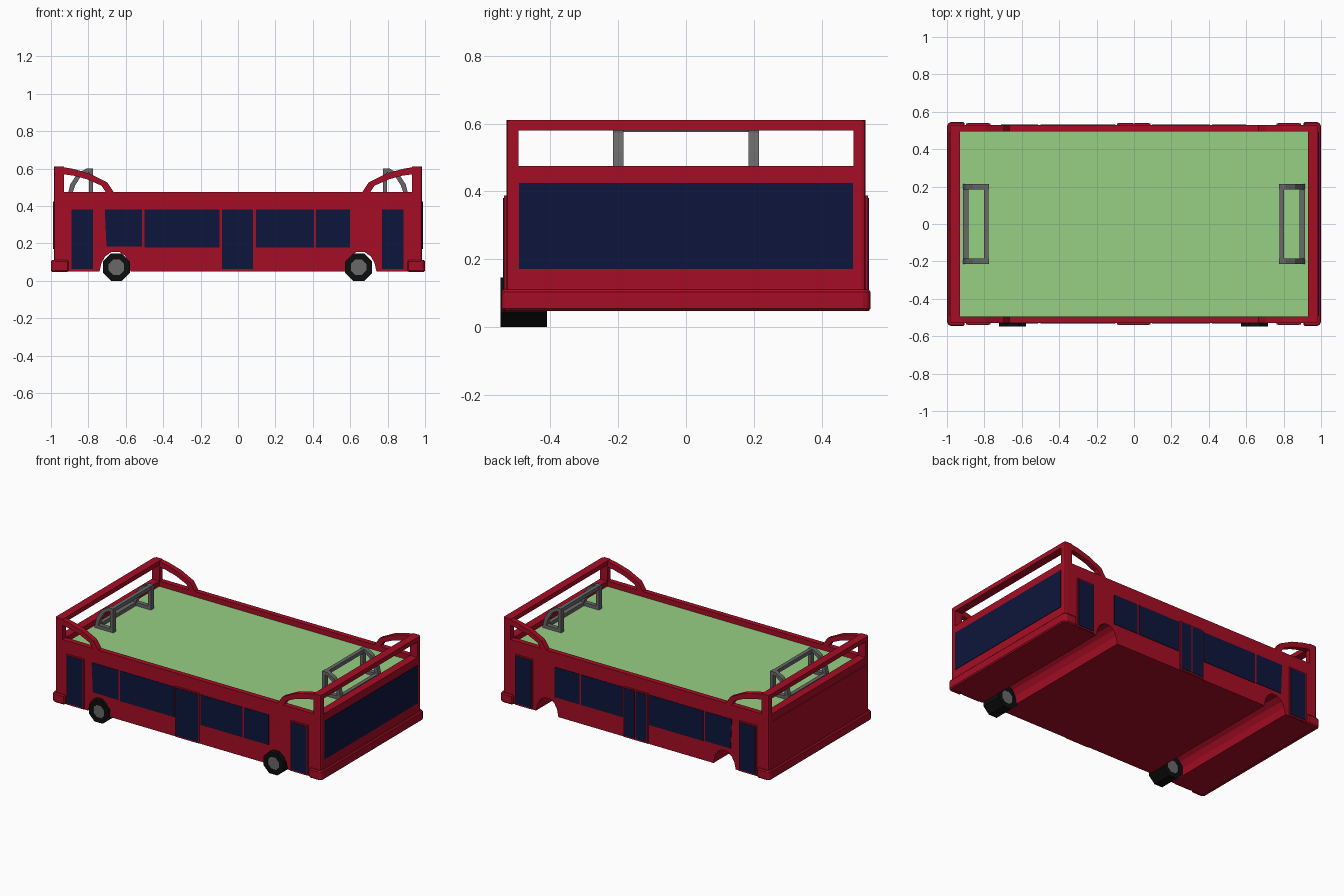
import bpy, bmesh, math
from mathutils import Vector

if "Cube" in bpy.data.objects:
    bpy.data.objects.remove(bpy.data.objects["Cube"])


def material(name, rgb):
    m = bpy.data.materials.new(name)
    m.diffuse_color = (*rgb, 1)
    m.use_nodes = True
    m.node_tree.nodes["Principled BSDF"].inputs["Base Color"].default_value = m.diffuse_color
    return m


RED = material("red_paint", (0.38, 0.004, 0.018))
GLASS = material("dark_glass", (0.004, 0.008, 0.045))
GRASS = material("grass", (0.31, 0.62, 0.23))
BLACK = material("rubber", (0.004, 0.004, 0.004))
GREY = material("grey_metal", (0.14, 0.14, 0.14))


def finish(name, bm, *mats, bevel=0):
    bmesh.ops.recalc_face_normals(bm, faces=bm.faces)
    me = bpy.data.meshes.new(name)
    bm.to_mesh(me)
    bm.free()
    ob = bpy.data.objects.new(name, me)
    bpy.context.collection.objects.link(ob)
    for m in mats:
        me.materials.append(m)
    if bevel:
        mod = ob.modifiers.new("bevel", 'BEVEL')
        mod.width = bevel
        mod.segments = 1
    return ob


def place(p, d, axis):
    u, v = p
    return {'x': (d, u, v), 'y': (u, d, v), 'z': (u, v, d)}[axis]


def prism_bm(pts, axis, a, b):
    bm = bmesh.new()
    lo, hi = ([bm.verts.new(place(p, d, axis)) for p in pts] for d in (a, b))
    bm.faces.new(lo)
    bm.faces.new(hi)
    n = len(pts)
    for i in range(n):
        j = (i + 1) % n
        bm.faces.new((lo[i], lo[j], hi[j], hi[i]))
    return bm


def strip_bm(outer, inner, axis, a, b, closed=False):
    """Bar between two matching point rows, extruded from a to b."""
    bm = bmesh.new()
    rows = [[[bm.verts.new(place(p, d, axis)) for p in side] for side in (outer, inner)] for d in (a, b)]
    (lo_o, lo_i), (hi_o, hi_i) = rows
    n = len(outer)
    for i in range(n if closed else n - 1):
        j = (i + 1) % n
        for p, q in ((lo_o, lo_i), (lo_i, hi_i), (hi_i, hi_o), (hi_o, lo_o)):
            bm.faces.new((p[i], p[j], q[j], q[i]))
    if not closed:
        for k in (0, -1):
            bm.faces.new((lo_o[k], lo_i[k], hi_i[k], hi_o[k]))
    return bm


def box(name, x, y, z, mat, bevel=0):
    pts = [(x[0], z[0]), (x[1], z[0]), (x[1], z[1]), (x[0], z[1])]
    return finish(name, prism_bm(pts, 'y', *y), mat, bevel=bevel)


def chamfer_corners(bm):
    edges = [e for e in bm.edges
             if abs(e.verts[0].co.z - e.verts[1].co.z) > 0.05
             and all(abs(v.co.x) > 0.98 and abs(v.co.y) > 0.52 for v in e.verts)]
    bmesh.ops.bevel(bm, geom=edges, offset=0.012, segments=2, profile=0.5, affect='EDGES')


# Body: side profile with wheel arches running right through, sunken pitch on top
arch = [(0.575, 0.05), (0.585, 0.10), (0.605, 0.135), (0.635, 0.155),
        (0.675, 0.155), (0.71, 0.13), (0.73, 0.095), (0.74, 0.05)]
profile = ([(-0.985, 0.05)] + [(-x, z) for x, z in reversed(arch)] + arch
           + [(0.985, 0.05), (0.985, 0.475), (-0.985, 0.475)])
bm = prism_bm(profile, 'y', -0.53, 0.53)
chamfer_corners(bm)
bm.normal_update()
bmesh.ops.recalc_face_normals(bm, faces=bm.faces)
top = max(bm.faces, key=lambda f: f.calc_center_median().z)
ring = bmesh.ops.inset_region(bm, faces=[top], thickness=0.03)
floor = bmesh.ops.extrude_face_region(bm, geom=[top])['geom']
bmesh.ops.delete(bm, geom=[top], context='FACES_ONLY')
pitch = [g for g in floor if isinstance(g, bmesh.types.BMFace)][0]
for v in pitch.verts:
    v.co.z = 0.44
for f in {f for v in pitch.verts for f in v.link_faces}:
    for v in f.verts:
        v.co.x = math.copysign(min(abs(v.co.x), 0.93), v.co.x)
        v.co.y = math.copysign(min(abs(v.co.y), 0.495), v.co.y)
pitch.material_index = 1
finish("bus_body", bm, RED, GRASS)

# Raised end frames, curved side rails, bumpers, end panels
rail_out = [(0.935, 0.607), (0.88, 0.598), (0.79, 0.572), (0.70, 0.527), (0.662, 0.47)]
rail_in = [(0.935, 0.57), (0.88, 0.562), (0.805, 0.542), (0.73, 0.508), (0.705, 0.47)]
frame_out = [(-0.53, 0.475), (-0.53, 0.61), (0.53, 0.61), (0.53, 0.475)]
frame_in = [(-0.495, 0.475), (-0.495, 0.58), (0.495, 0.58), (0.495, 0.475)]
bump_out = [(0.905, -0.545), (0.985, -0.545), (1, -0.53), (1, 0.53), (0.985, 0.545), (0.905, 0.545)]
bump_in = [(0.905, -0.52), (0.96, -0.52), (0.97, -0.51), (0.97, 0.51), (0.96, 0.52), (0.905, 0.52)]


def flip(pts, s):
    return [(s * u, v) for u, v in pts]


# Goal side loop: upright post, curved back and ground bar
goal_out = [(0.775, 0.44), (0.775, 0.60), (0.81, 0.60), (0.86, 0.572), (0.897, 0.515), (0.915, 0.44)]
goal_in = [(0.797, 0.462), (0.797, 0.578), (0.81, 0.576), (0.842, 0.555), (0.872, 0.508), (0.886, 0.462)]

for s, end in ((-1, "left"), (1, "right")):
    bm = strip_bm(frame_out, frame_in, 'x', s * 0.93, s * 0.985)
    chamfer_corners(bm)
    finish(end + "_end_frame", bm, RED)
    finish(end + "_bumper", strip_bm(flip(bump_out, s), flip(bump_in, s), 'z', 0.047, 0.11), RED, bevel=0.008)
    box(end + "_end_panel", sorted((s * 0.975, s * 0.988)), (-0.493, 0.493), (0.17, 0.425),
        GLASS if s > 0 else RED)
    for t in (-1, 1):
        finish(end + "_side_rail", strip_bm(flip(rail_out, s), flip(rail_in, s), 'y', t * 0.495, t * 0.53), RED)
        finish(end + "_goal_side", strip_bm(flip(goal_out, s), flip(goal_in, s), 'y',
                                            t * 0.185, t * 0.215, True), GREY)
    box(end + "_goal_crossbar", sorted((s * 0.777, s * 0.803)), (-0.19, 0.19), (0.575, 0.599), GREY)
    box(end + "_goal_ground_bar", sorted((s * 0.886, s * 0.913)), (-0.19, 0.19), (0.44, 0.464), GREY)

# Side windows and doors, alike on both sides
windows = [(-0.50, -0.10), (0.095, 0.405), (0.418, 0.60)]
doors = [(-0.89, -0.775), (-0.085, 0.08), (0.77, 0.885)]
for t, side in ((-1, "front"), (1, "back")):
    def depth(a, b):
        return sorted((t * a, t * b))
    for x in windows:
        box(side + "_window", x, depth(0.52, 0.533), (0.178, 0.38), GLASS)
    slanted = [(-0.703, 0.182), (-0.513, 0.182), (-0.513, 0.38), (-0.712, 0.38)]
    finish(side + "_slanted_window", prism_bm(slanted, 'y', *depth(0.52, 0.533)), GLASS)
    for a, b in doors:
        box(side + "_door_frame", (a - 0.007, b + 0.007), depth(0.52, 0.537), (0.052, 0.388), RED)
        leaves = [(a, b)]
        if t > 0 and a < 0 < b:
            leaves = [(a, -0.006), (0.002, b)]
        for leaf in leaves:
            box(side + "_door_glass", leaf, depth(0.52, 0.54), (0.062, 0.38), GLASS)

# Eight-sided wheels, only on the front side
R = 0.0725 / math.cos(math.pi / 8)


def octagon(r, cx):
    return [(cx + r * math.cos(math.pi * (k + 0.5) / 4), 0.0725 + r * math.sin(math.pi * (k + 0.5) / 4))
            for k in range(8)]


for cx in (-0.65, 0.645):
    finish("tyre", strip_bm(octagon(R, cx), octagon(0.045, cx), 'y', -0.548, -0.41, True), BLACK)
    finish("wheel_hub", prism_bm(octagon(0.045, cx), 'y', -0.544, -0.412), GREY)
